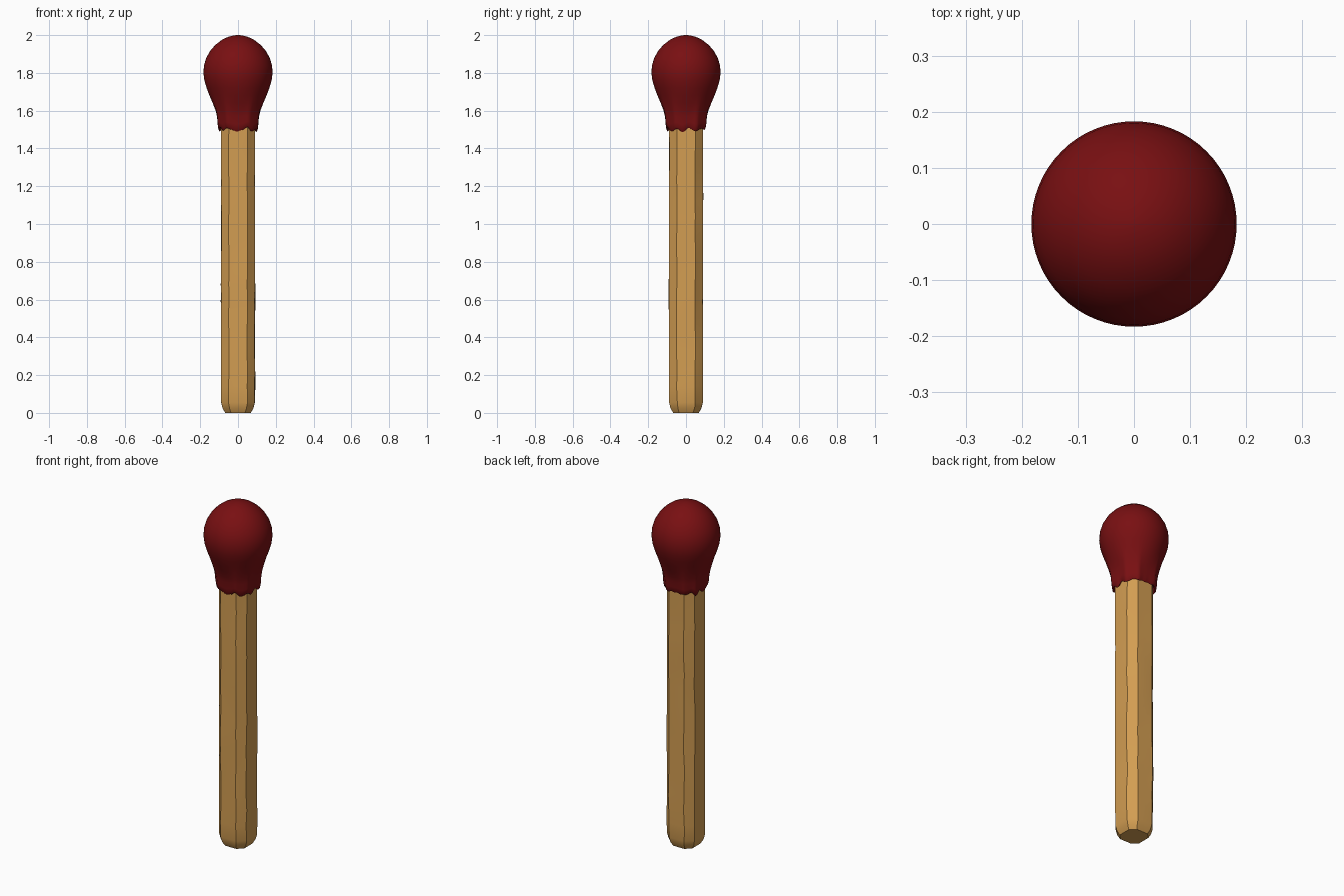
import bpy, bmesh, math, random
from mathutils import noise, Vector

cube = bpy.data.objects.get("Cube")
if cube:
    bpy.data.objects.remove(cube, do_unlink=True)
random.seed(4)


def material(name, colour):
    m = bpy.data.materials.new(name)
    m.use_nodes = True
    m.diffuse_color = colour
    m.node_tree.nodes["Principled BSDF"].inputs["Base Color"].default_value = colour
    return m


def loft(name, rings, mat, sharp):
    """Skin equal-length rings of points, cap both ends and shade."""
    bm = bmesh.new()
    loops = [[bm.verts.new(p) for p in ring] for ring in rings]
    n = len(loops[0])
    for a, b in zip(loops, loops[1:]):
        for i in range(n):
            j = (i + 1) % n
            bm.faces.new((a[i], a[j], b[j], b[i]))
    bm.faces.new(loops[0][::-1])
    bm.faces.new(loops[-1])
    bmesh.ops.recalc_face_normals(bm, faces=bm.faces)
    me = bpy.data.meshes.new(name)
    bm.to_mesh(me)
    bm.free()
    me.materials.append(mat)
    ob = bpy.data.objects.new(name, me)
    bpy.context.collection.objects.link(ob)
    bpy.ops.object.select_all(action='DESELECT')
    ob.select_set(True)
    bpy.context.view_layer.objects.active = ob
    bpy.ops.object.shade_smooth_by_angle(angle=math.radians(sharp))
    return ob


# Radius of a square section (half width h) with chamfered corners
def chamfered(angle, h, diag):
    d = [abs(math.cos(angle)), abs(math.sin(angle))]
    return min(h / max(d), diag * math.sqrt(2) / sum(d))


# Wooden stick: hand-carved chamfered square with unevenly worn corners
CORNER = math.atan2(0.049, 0.09)
angles = []
for q in range(4):
    a = q * math.pi / 2
    angles += [a - CORNER, a, a + CORNER, a + math.pi / 4]


def stick_ring(z, scale=1.0, wear=0.003):
    ring = []
    for i, a in enumerate(angles):
        r = chamfered(a, 0.09, 0.098) * scale
        r += noise.noise(Vector((math.cos(a) * 2, math.sin(a) * 2, z * 4))) * wear
        t = a + random.uniform(-1, 1) * wear * 8 * (i % 2 == 0)
        ring.append((r * math.cos(t), r * math.sin(t), z))
    return ring


rings = [stick_ring(0, 0.75, 0), stick_ring(0.025, 0.91), stick_ring(0.055, 0.99)]
rings += [stick_ring(0.14 + k * 0.09) for k in range(16)]
rings.append(stick_ring(1.6, 1.0, 0))
loft("wooden_stick", rings, material("warm wood", (0.65, 0.34, 0.085, 1)), 22)

# Dipped head: pear profile, squarish at the neck and round above
SEG = 64
profile = [(1.50, 0.100), (1.51, 0.107), (1.535, 0.111), (1.57, 0.114), (1.60, 0.121),
           (1.64, 0.135), (1.68, 0.151), (1.72, 0.166), (1.76, 0.178), (1.80, 0.183),
           (1.84, 0.180), (1.88, 0.168), (1.92, 0.145), (1.95, 0.118), (1.975, 0.085),
           (1.99, 0.054), (1.997, 0.028), (2.0, 0.008)]
rings = []
for k, (z, r) in enumerate([(1.52, 0.08)] + profile):
    square = max(0.0, min(1.0, (1.68 - z) / 0.12))
    drip = max(0.0, 1 - (z - 1.50) / 0.09)
    ring = []
    for i in range(SEG):
        a = math.tau * i / SEG
        box = chamfered(a, r * 0.97, r * 1.06)
        rad = r + (box - r) * square
        # Ragged lower edge of the coating
        wave = noise.noise(Vector((math.cos(a) * 3.5, math.sin(a) * 3.5, 0.7)))
        wave = 0.018 * wave + 0.008 * math.sin(a * 9 + math.sin(a * 2))
        ring.append((rad * math.cos(a), rad * math.sin(a), z + wave * min(drip, 1)))
    rings.append(ring)
loft("dipped_head", rings, material("deep red", (0.19, 0.005, 0.006, 1)), 50)
